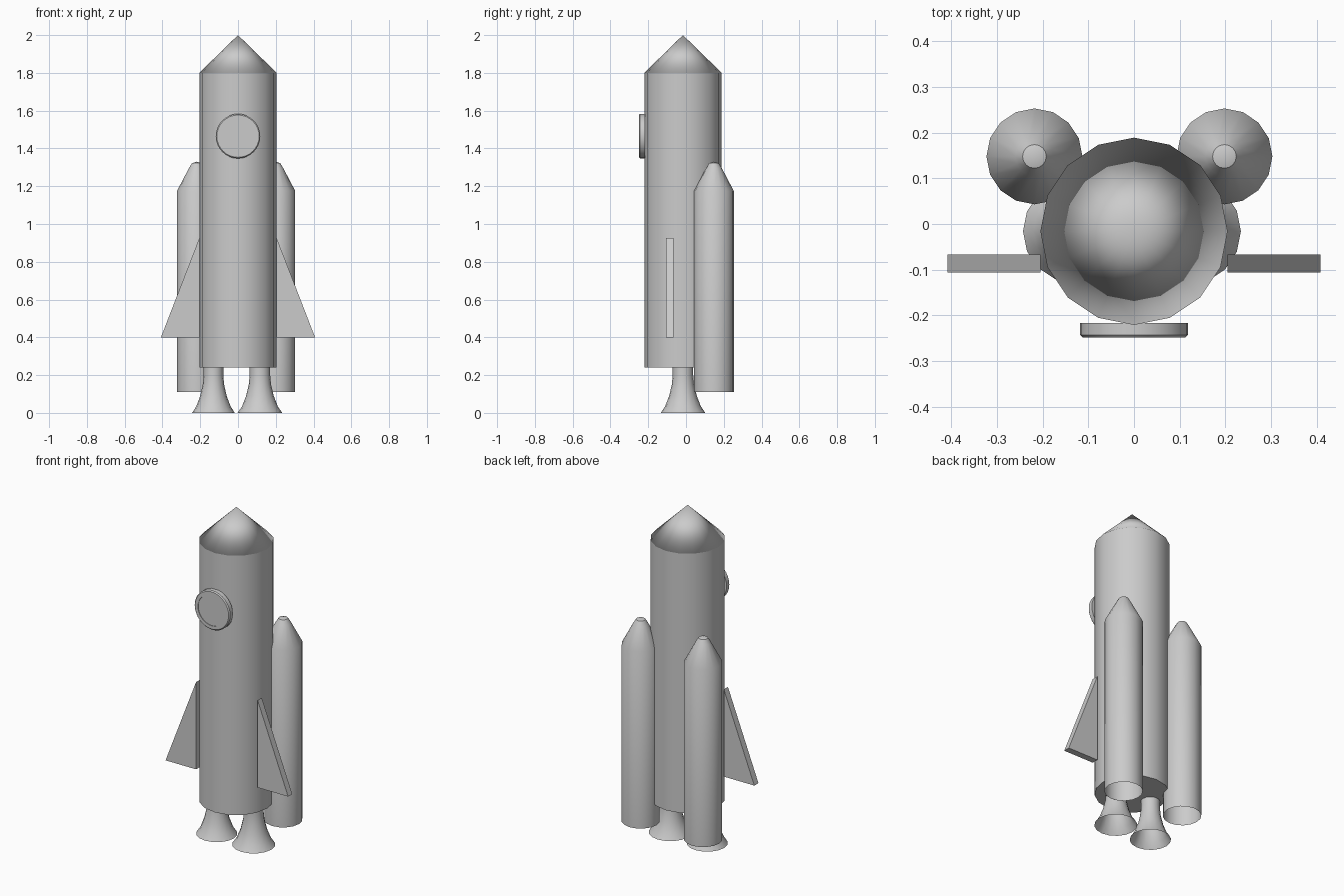
import bpy, bmesh, math
from mathutils import Matrix

if "Cube" in bpy.data.objects:
    bpy.data.objects.remove(bpy.data.objects["Cube"], do_unlink=True)

grey = bpy.data.materials.new("light grey")
grey.use_nodes = True
grey.diffuse_color = (0.6, 0.6, 0.6, 1)
grey.node_tree.nodes["Principled BSDF"].inputs["Base Color"].default_value = (0.6, 0.6, 0.6, 1)


def finish(name, bm, sharp=40):
    """Smooth the faces, keep edges above the angle sharp, and link the object."""
    bmesh.ops.remove_doubles(bm, verts=bm.verts, dist=0.0001)
    bmesh.ops.recalc_face_normals(bm, faces=bm.faces)
    for face in bm.faces:
        face.smooth = True
    for edge in bm.edges:
        if edge.is_manifold:
            edge.smooth = edge.calc_face_angle() < math.radians(sharp)
    mesh = bpy.data.meshes.new(name)
    bm.to_mesh(mesh)
    bm.free()
    mesh.materials.append(grey)
    obj = bpy.data.objects.new(name, mesh)
    bpy.context.collection.objects.link(obj)
    return obj


def lathe(name, profile, place, sides=16, cap_start=False, cap_end=False, sharp=40):
    """Turn a (radius, height) profile round the z axis, then place it."""
    bm = bmesh.new()
    rings = []
    for r, z in profile:
        rings.append([bm.verts.new((r * math.cos(a), r * math.sin(a), z))
                      for a in (math.tau * i / sides for i in range(sides))])
    for low, high in zip(rings, rings[1:]):
        for i in range(sides):
            j = (i + 1) % sides
            bm.faces.new((low[i], low[j], high[j], high[i]))
    if cap_start:
        bm.faces.new(rings[0][::-1])
    if cap_end:
        bm.faces.new(rings[-1])
    bm.transform(place)
    return finish(name, bm, sharp)


def at(x, y, z=0):
    return Matrix.Translation((x, y, z))


# Main body and nose; the nose is shaded smooth all over, base included
AXIS_Y = -0.016
lathe("body", [(0.205, 0.24), (0.205, 1.8)], at(0, AXIS_Y), cap_start=True, cap_end=True)
lathe("nose_cone", [(0.205, 1.8), (0, 2.0)], at(0, AXIS_Y), cap_start=True, sharp=180)

# Side boosters with blunt tips and open tails
booster = [(0.105, 0.11), (0.105, 1.175), (0.042, 1.295), (0.026, 1.322), (0, 1.33)]
for side, x in (("left", 0.198), ("right", -0.218)):
    lathe(side + "_booster", booster, at(x, 0.148))

# Engine bells, open below
bell = [(1, 0), (0.8, 0.035), (0.62, 0.09), (0.5, 0.15), (0.46, 0.2), (0.46, 0.25)]
for side, x, size in (("left", 0.116, 0.118), ("right", -0.13, 0.113)):
    lathe(side + "_engine_bell", [(r * size, z) for r, z in bell], at(x, AXIS_Y))

# Round window: a rim with a pane inside, turned to the front
to_front = at(0, -0.217, 1.465) @ Matrix.Rotation(math.pi / 2, 4, "X")
rim = [(0.092, 0), (0.118, 0), (0.118, 0.026), (0.112, 0.032), (0.092, 0.032), (0.092, 0)]
lathe("window_rim", rim, to_front, sides=32)
lathe("window_pane", [(0.092, 0.006), (0.092, 0.029)], to_front, sides=32,
      cap_start=True, cap_end=True)

# Triangular fins, mirrored left and right
for side, s in (("left", 1), ("right", -1)):
    bm = bmesh.new()
    corners = [(0.205, 0.4), (0.408, 0.4), (0.205, 0.925)]
    face = bm.faces.new([bm.verts.new((s * x, -0.106, z)) for x, z in corners])
    extruded = bmesh.ops.extrude_face_region(bm, geom=[face])
    moved = [v for v in extruded["geom"] if isinstance(v, bmesh.types.BMVert)]
    bmesh.ops.translate(bm, verts=moved, vec=(0, 0.039, 0))
    finish(side + "_fin", bm, 10)
